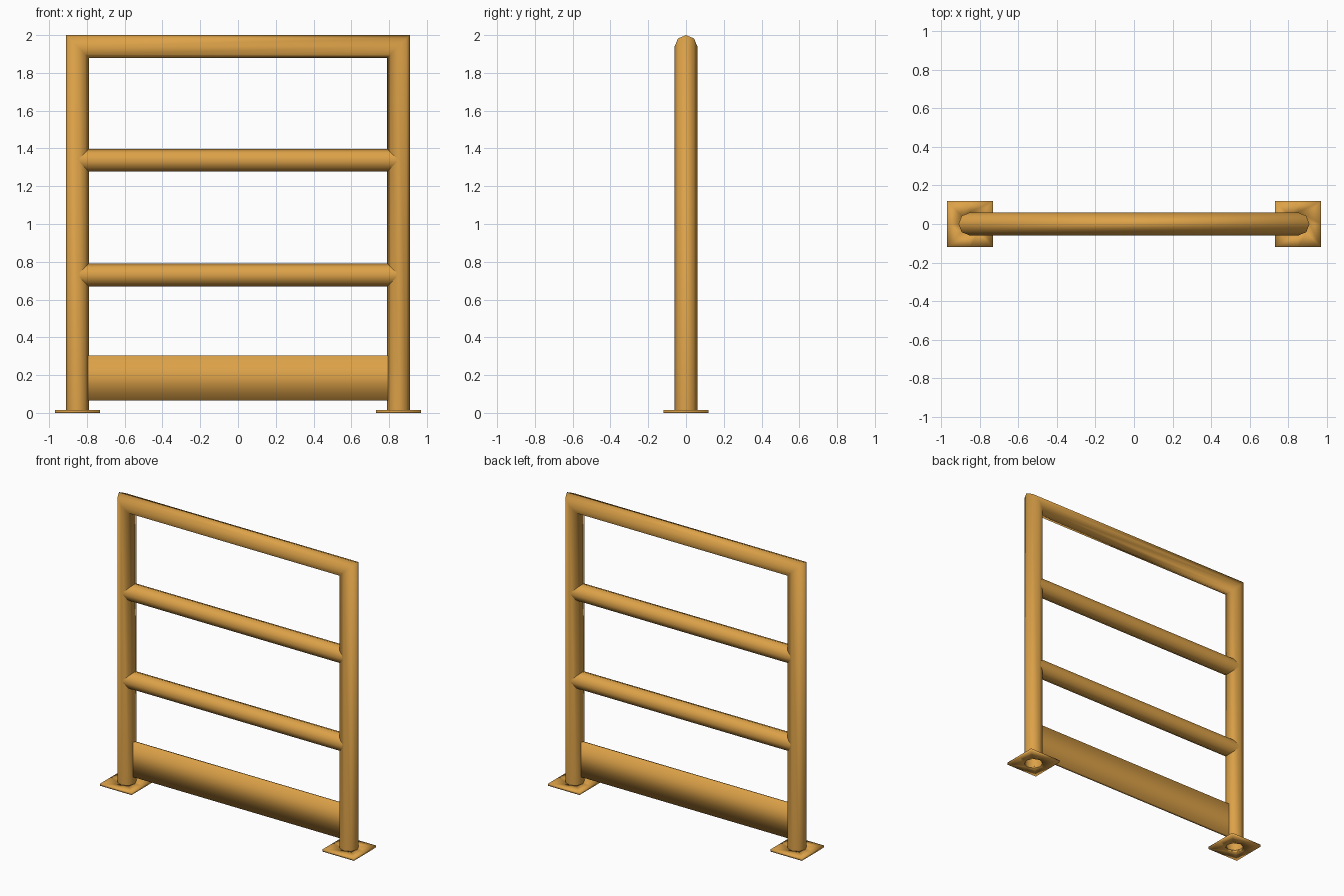
import bpy, bmesh, math

cube = bpy.data.objects.get("Cube")
if cube:
    bpy.data.objects.remove(cube)

SIDES = 8
R = 0.06          # tube radius
POST_X = 0.85
TOP_Z = 1.94

paint = bpy.data.materials.new("safety_yellow")
paint.use_nodes = True
colour = (0.72, 0.36, 0.065, 1)
paint.diffuse_color = colour
paint.node_tree.nodes["Principled BSDF"].inputs["Base Color"].default_value = colour

ANGLES = [2 * math.pi * i / SIDES for i in range(SIDES)]


def loft(name, rings, closed=False, caps=False):
    """Skin a row of point rings into one smooth mesh."""
    bm = bmesh.new()
    loops = [[bm.verts.new(p) for p in ring] for ring in rings]
    n = len(loops[0])
    pairs = list(zip(loops, loops[1:]))
    if closed:
        pairs.append((loops[-1], loops[0]))
    for a, b in pairs:
        for i in range(n):
            j = (i + 1) % n
            bm.faces.new((a[i], a[j], b[j], b[i]))
    if caps:
        bm.faces.new(loops[0])
        bm.faces.new(loops[-1])
    bmesh.ops.recalc_face_normals(bm, faces=bm.faces)
    mesh = bpy.data.meshes.new(name)
    bm.to_mesh(mesh)
    bm.free()
    mesh.shade_smooth()
    mesh.materials.append(paint)
    obj = bpy.data.objects.new(name, mesh)
    bpy.context.collection.objects.link(obj)
    return obj


# Hoop frame: one open tube with mitred top corners
hoop = [(-POST_X, 0, -1, 0), (-POST_X, TOP_Z, -1, 1),
        (POST_X, TOP_Z, 1, 1), (POST_X, 0, 1, 0)]
loft("hoop_frame", [[(x + R * math.cos(a) * ox, R * math.sin(a), z + R * math.cos(a) * oz)
                     for a in ANGLES] for x, z, ox, oz in hoop])

# Two cross rails
for name, z in (("lower_rail", 0.73), ("upper_rail", 1.337)):
    loft(name, [[(x, R * math.cos(a), z + R * math.sin(a)) for a in ANGLES]
                for x in (-0.838, 0.838)])

# Kick plate between the posts
loft("kick_plate", [[(x, y, z) for y, z in ((-0.01, 0.065), (0.01, 0.065),
                                            (0.01, 0.305), (-0.01, 0.305))]
                    for x in (-0.82, 0.82)])


# Square foot plates, pierced where the hollow posts pass through
def plate_ring(cx, z, size, square):
    points = []
    for a in ANGLES:
        c, s = math.cos(a), math.sin(a)
        k = size / max(abs(c), abs(s)) if square else size
        points.append((cx + c * k, s * k, z))
    return points


THICK = 0.015
for name, cx in (("right_foot_plate", -POST_X), ("left_foot_plate", POST_X)):
    loft(name, [plate_ring(cx, 0, R, False), plate_ring(cx, 0, 0.12, True),
                plate_ring(cx, THICK, 0.12, True), plate_ring(cx, THICK, R, False)],
         closed=True)
